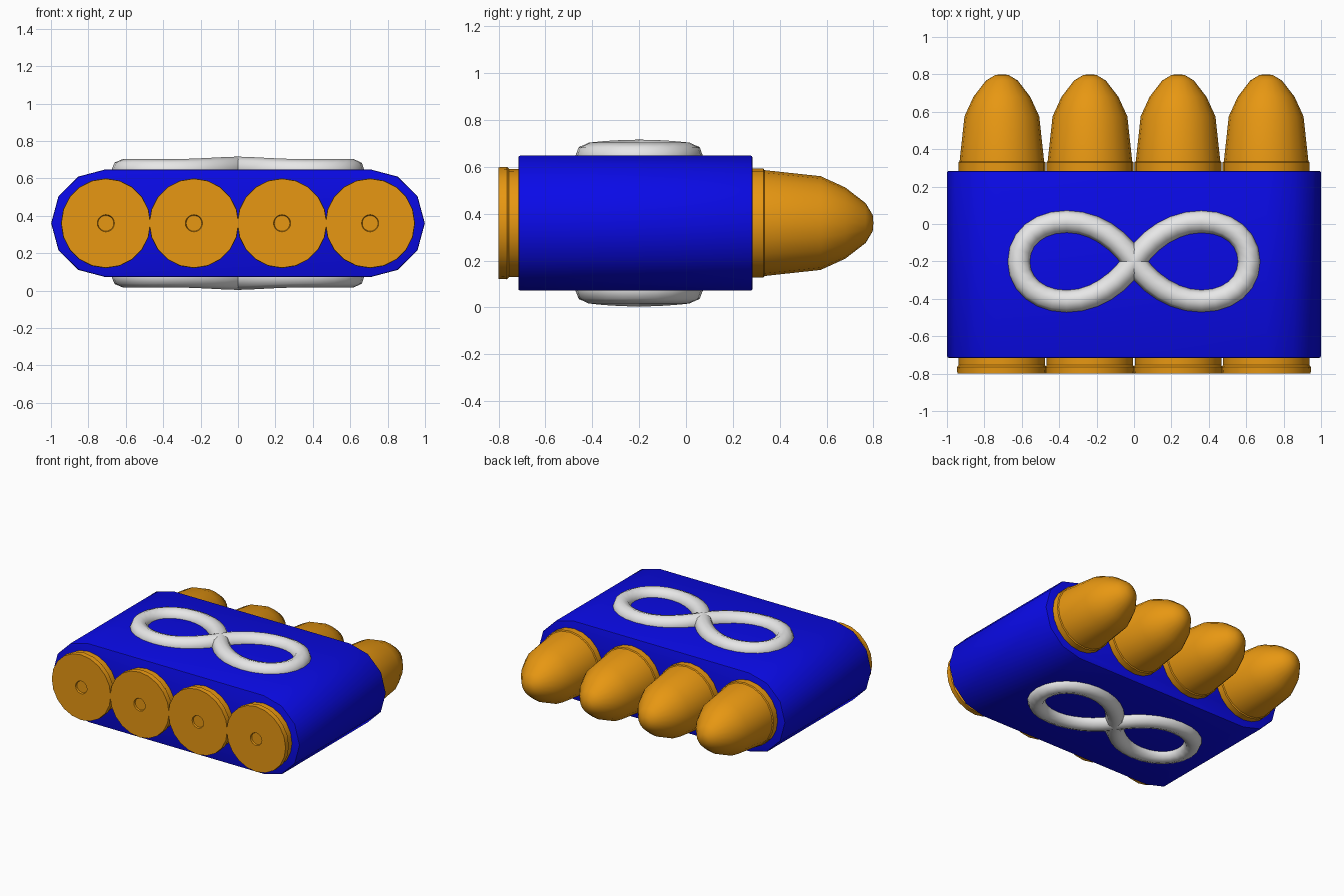
import bpy, bmesh, math
from mathutils import Vector, Matrix

cube = bpy.data.objects.get("Cube")
if cube:
    bpy.data.objects.remove(cube, do_unlink=True)

MID = 0.36          # height of the cartridge axes
PITCH = 0.471       # distance between cartridges


def material(name, color):
    m = bpy.data.materials.new(name)
    m.use_nodes = True
    m.diffuse_color = (*color, 1)
    m.node_tree.nodes["Principled BSDF"].inputs["Base Color"].default_value = (*color, 1)
    return m


brass = material("brass orange", (0.8, 0.31, 0.006))
blue = material("band blue", (0.003, 0.003, 0.8))
white = material("ring white", (0.8, 0.8, 0.8))


def select(ob):
    bpy.ops.object.select_all(action='DESELECT')
    ob.select_set(True)
    bpy.context.view_layer.objects.active = ob


def add_mesh(name, bm, mat, angle):
    bmesh.ops.recalc_face_normals(bm, faces=bm.faces)
    me = bpy.data.meshes.new(name)
    bm.to_mesh(me)
    bm.free()
    me.materials.append(mat)
    ob = bpy.data.objects.new(name, me)
    bpy.context.collection.objects.link(ob)
    select(ob)
    bpy.ops.object.shade_smooth_by_angle(angle=math.radians(angle))
    return ob


# Cartridge: (radius, y) profile turned around the y axis, with a primer dent
PROFILE = [(0, -0.79), (0.042, -0.79), (0.046, -0.8), (0.238, -0.8), (0.24, -0.765),
           (0.231, -0.755), (0.233, 0.33), (0.226, 0.335), (0.2, 0.575),
           (0.152, 0.68), (0.085, 0.767), (0.035, 0.797), (0, 0.8)]


def cartridge(name, x):
    bm = bmesh.new()
    verts = [bm.verts.new((r, y, 0)) for r, y in PROFILE]
    edges = [bm.edges.new(pair) for pair in zip(verts, verts[1:])]
    bmesh.ops.spin(bm, geom=verts + edges, cent=(0, 0, 0), axis=(0, 1, 0),
                   angle=math.tau, steps=20)
    bmesh.ops.remove_doubles(bm, verts=bm.verts, dist=0.0005)
    bmesh.ops.translate(bm, verts=bm.verts, vec=(x, 0, MID))
    return add_mesh(name, bm, brass, 35)


for i in range(4):
    cartridge(f"cartridge_{i + 1}", (i - 1.5) * PITCH)

# Band: capsule outline around the row, extruded along y with soft end edges
bm = bmesh.new()
outline = []
for side in (1, -1):
    for k in range(7):
        a = math.radians(-90 + 30 * k)
        outline.append(bm.verts.new((side * (0.708 + 0.291 * math.cos(a)), -0.716,
                                     MID + side * 0.288 * math.sin(a))))
face = bm.faces.new(outline)
ext = bmesh.ops.extrude_face_region(bm, geom=[face])
bmesh.ops.translate(bm, vec=(0, 1, 0),
                    verts=[g for g in ext["geom"] if isinstance(g, bmesh.types.BMVert)])
rims = [e for e in bm.edges if abs(e.verts[0].co.y - e.verts[1].co.y) < 0.01]
bmesh.ops.bevel(bm, geom=rims, offset=0.008, segments=2, profile=0.5, affect='EDGES')
add_mesh("band", bm, blue, 35)


# Figure-eight tube half sunk into the top and bottom of the band
def figure_eight(name, sign):
    knots = [((0, 0), (0.08, 0.12)), ((0.36, 0.213), (0.15, 0)),
             ((0.616, 0), (0, -0.125)), ((0.36, -0.213), (-0.15, 0)),
             ((0, 0), (-0.08, 0.12)), ((-0.36, 0.213), (-0.15, 0)),
             ((-0.616, 0), (0, -0.125)), ((-0.36, -0.213), (0.15, 0))]
    cu = bpy.data.curves.new(name, 'CURVE')
    cu.dimensions = '3D'
    cu.resolution_u = 6
    cu.bevel_depth = 0.062
    cu.bevel_resolution = 2
    sp = cu.splines.new('BEZIER')
    sp.bezier_points.add(len(knots) - 1)
    sp.use_cyclic_u = True
    for p, (co, h) in zip(sp.bezier_points, knots):
        lift = 0.013 if co == (0, 0) else 0
        pos = Vector((co[0], co[1] - 0.2, sign * (0.281 + lift) + MID))
        tangent = Vector((*h, 0))
        p.handle_left_type = p.handle_right_type = 'FREE'
        p.co, p.handle_left, p.handle_right = pos, pos - tangent, pos + tangent
    cu.materials.append(white)
    ob = bpy.data.objects.new(name, cu)
    bpy.context.collection.objects.link(ob)
    select(ob)
    bpy.ops.object.convert(target='MESH')
    bpy.ops.object.shade_smooth_by_angle(angle=math.radians(50))


figure_eight("top_figure_eight", 1)
figure_eight("bottom_figure_eight", -1)
